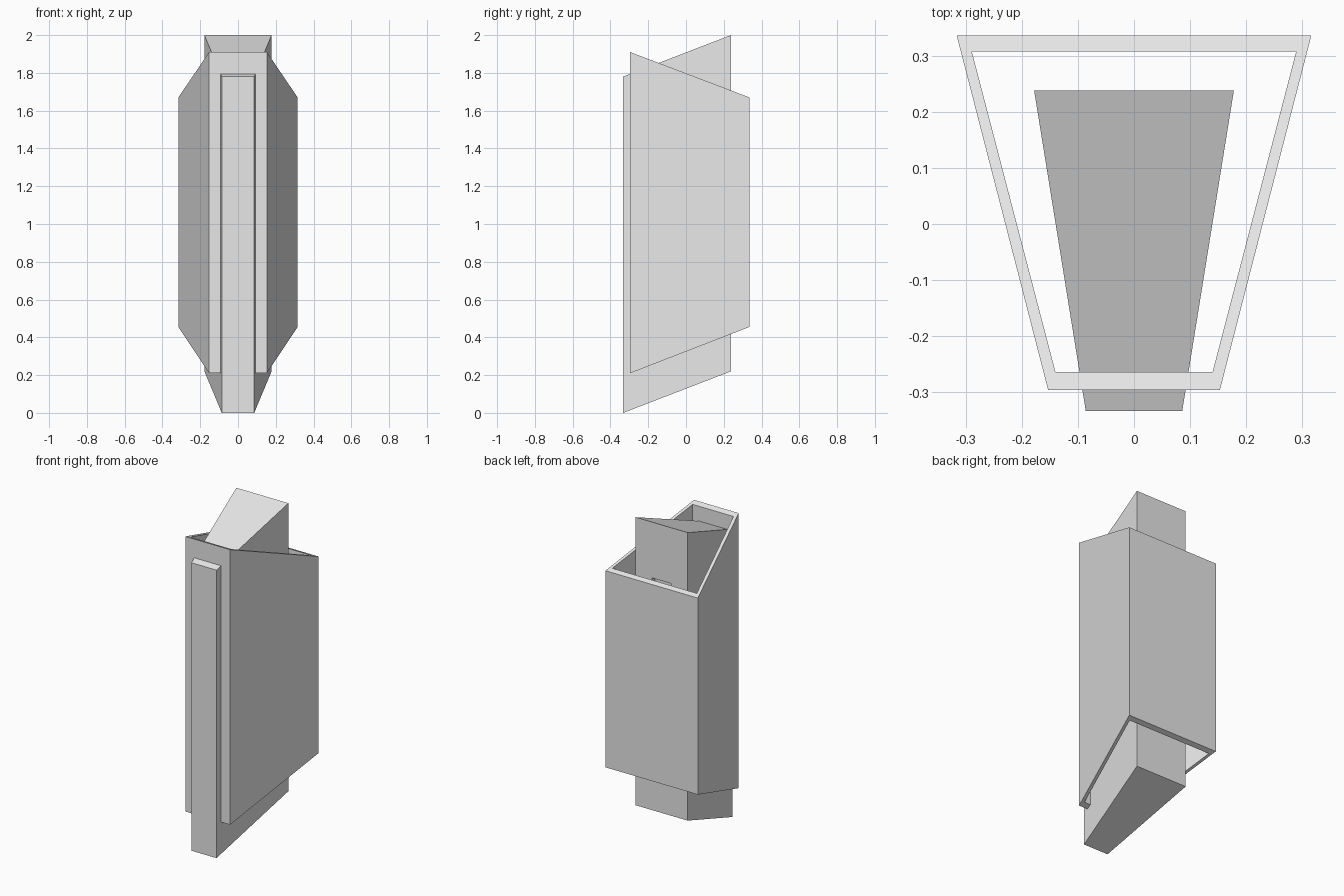
import bpy
import bmesh

cube = bpy.data.objects.get("Cube")
if cube:
    bpy.data.objects.remove(cube, do_unlink=True)

grey = bpy.data.materials.new("light_grey")
grey.use_nodes = True
colour = (0.8, 0.8, 0.8, 1)
grey.diffuse_color = colour
grey.node_tree.nodes["Principled BSDF"].inputs["Base Color"].default_value = colour


def finish(bm, name):
    bmesh.ops.recalc_face_normals(bm, faces=bm.faces)
    mesh = bpy.data.meshes.new(name)
    bm.to_mesh(mesh)
    bm.free()
    mesh.materials.append(grey)
    obj = bpy.data.objects.new(name, mesh)
    bpy.context.collection.objects.link(obj)
    return obj


def ring(bm, front, back, slope):
    """Four corners of a trapezoid plan lying on a plane sloped along y."""
    (yf, wf), (yb, wb) = front, back
    z0, rise = slope
    plan = [(-wf, yf), (wf, yf), (wb, yb), (-wb, yb)]
    return [bm.verts.new((x, y, z0 + rise * y)) for x, y in plan]


def bridge(bm, a, b):
    return [bm.faces.new((a[i], a[i - 3], b[i - 3], b[i])) for i in range(4)]


def plane(z_front, z_back, y_front, y_back):
    rise = (z_back - z_front) / (y_back - y_front)
    return z_front - rise * y_front, rise


# Hollow tapered shell, open at both sloped ends
outer = ((-0.296, 0.153), (0.336, 0.316))
inner = ((-0.264, 0.140), (0.307, 0.289))
low = plane(0.21, 0.455, -0.296, 0.336)
high = plane(1.91, 1.67, -0.296, 0.336)
bm = bmesh.new()
loops = [ring(bm, *outer, low), ring(bm, *outer, high),
         ring(bm, *inner, high), ring(bm, *inner, low)]
for i in range(4):
    bridge(bm, loops[i - 1], loops[i])
finish(bm, "outer_shell")

# Solid tapered core passing through the front wall of the shell
section = ((-0.333, 0.086), (0.238, 0.178))
bm = bmesh.new()
bottom = ring(bm, *section, plane(0.0, 0.22, -0.333, 0.238))
top = ring(bm, *section, plane(1.78, 2.0, -0.333, 0.238))
bm.faces.new(bottom)
bm.faces.new(top)
back = bridge(bm, bottom, top)[2]
bmesh.ops.recalc_face_normals(bm, faces=bm.faces)

# Shallow mounting recess in the back of the core
bmesh.ops.inset_individual(bm, faces=[back], thickness=0.05)
for v in back.verts:
    v.co.x = 0.065 if v.co.x > 0 else -0.065
    v.co.z = 1.655 if v.co.z > 1 else 0.56
floor = bmesh.ops.extrude_discrete_faces(bm, faces=[back])["faces"][0]
bmesh.ops.translate(bm, verts=floor.verts, vec=(0, -0.03, 0))
finish(bm, "inner_core")
